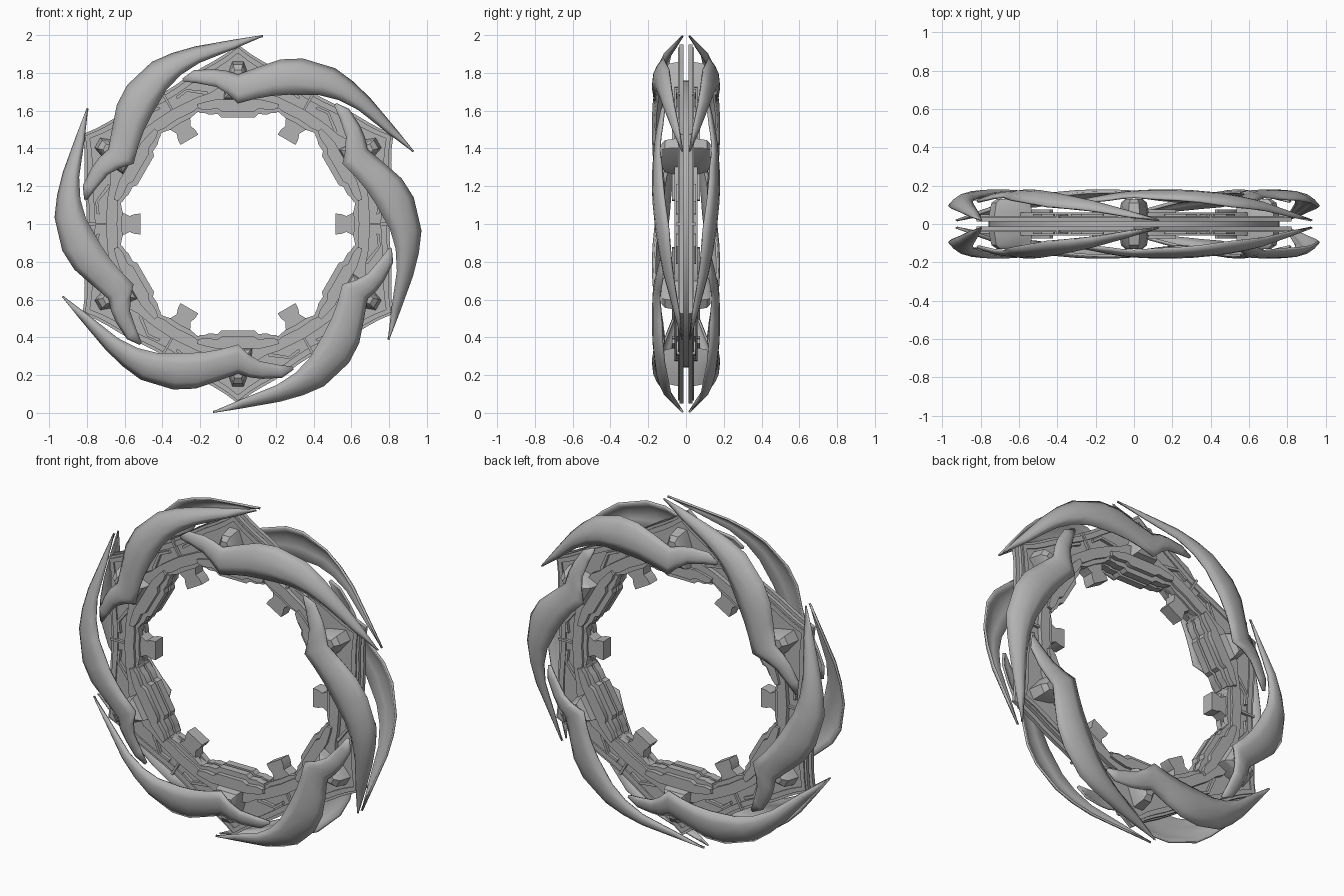
import bpy, bmesh, math
from mathutils import Vector

if "Cube" in bpy.data.objects:
    bpy.data.objects.remove(bpy.data.objects["Cube"])

gray = bpy.data.materials.new("steel_gray")
gray.diffuse_color = (0.45, 0.45, 0.45, 1)
gray.use_nodes = True
gray.node_tree.nodes["Principled BSDF"].inputs["Base Color"].default_value = gray.diffuse_color


def polar(deg, r, depth):
    """Point at a clockwise angle from the top; depth is towards the front."""
    a = math.radians(deg)
    return Vector((r * math.sin(a), -depth, r * math.cos(a)))


def finish(name, bm, thickness=0.0):
    """Make the object, mirrored front to back, with sharp edges kept."""
    bmesh.ops.recalc_face_normals(bm, faces=bm.faces)
    mesh = bpy.data.meshes.new(name)
    bm.to_mesh(mesh)
    bm.free()
    ob = bpy.data.objects.new(name, mesh)
    bpy.context.collection.objects.link(ob)
    ob.location.z = 1
    mesh.materials.append(gray)
    bpy.ops.object.select_all(action='DESELECT')
    ob.select_set(True)
    bpy.context.view_layer.objects.active = ob
    bpy.ops.object.shade_smooth_by_angle(angle=math.radians(35))
    if thickness:
        s = ob.modifiers.new("shell", 'SOLIDIFY')
        s.thickness = thickness
    m = ob.modifiers.new("front_back", 'MIRROR')
    m.use_axis = (False, True, False)
    m.use_mirror_merge = False
    return ob


def band(bm, stations, d0, d1, closed=False):
    """Box-section band through (angle, inner radius, outer radius)."""
    rows = []
    for a, ri, ro in stations:
        rows.append([bm.verts.new(polar(a, r, d))
                     for r, d in ((ri, d0), (ro, d0), (ro, d1), (ri, d1))])
    pairs = list(zip(rows, rows[1:]))
    if closed:
        pairs.append((rows[-1], rows[0]))
    else:
        bm.faces.new(rows[0])
        bm.faces.new(rows[-1])
    for p, q in pairs:
        for i in range(4):
            j = (i + 1) % 4
            bm.faces.new((p[i], p[j], q[j], q[i]))


def loft(bm, layers):
    """Solid through equal outlines of points."""
    rows = [[bm.verts.new(p) for p in layer] for layer in layers]
    n = len(rows[0])
    for p, q in zip(rows, rows[1:]):
        for i in range(n):
            j = (i + 1) % n
            bm.faces.new((p[i], p[j], q[j], q[i]))
    bm.faces.new(rows[0])
    bm.faces.new(rows[-1])


def sixfold(half):
    """Repeat a half profile of (angle 0..30, ...) round the whole ring."""
    out = []
    for k in range(6):
        seg = [(-a, *r) for a, *r in reversed(half) if 0 < a < 30]
        seg += [(a, *r) for a, *r in half]
        out += [(a + 60 * k, *r) for a, *r in seg]
    return out


# Six-pointed plate with concave edges
star = [(0, .95), (4, .905), (8, .875), (13, .85), (20, .82), (25, .805), (30, .80)]
bm = bmesh.new()
band(bm, sixfold([(a, .66, r) for a, r in star]), .012, .034, True)
finish("star_plate", bm)

# Raised rail following the plate edge
bm = bmesh.new()
band(bm, sixfold([(a, r - .045, r - .015) for a, r in star]), .03, .042, True)
finish("edge_rail", bm)

# Core ring filling the gap between the two plates
bm = bmesh.new()
band(bm, [(a, .63, .76) for a in range(0, 360, 6)], 0, .025, True)
finish("core_ring", bm)

# Stepped collar and lower inner ring
bm = bmesh.new()
band(bm, sixfold([(0, .65, .73), (8, .65, .73), (12, .655, .71), (18, .655, .705),
                  (22, .64, .70), (30, .64, .70)]), .03, .06, True)
finish("collar", bm)
bm = bmesh.new()
band(bm, sixfold([(0, .61, .67), (15, .615, .67), (20, .63, .67), (24, .615, .67),
                  (30, .615, .67)]), .012, .046, True)
finish("inner_ring", bm)

# Curved clamps on the inside of the ring
grip = [(0, .565, .64), (9, .572, .64), (10.5, .592, .64), (15, .60, .64),
        (16.5, .612, .64), (19, .622, .65)]
lip = [(0, .595, .665), (8, .60, .665), (10, .62, .67), (16, .628, .67), (19, .645, .67)]
for name, half, d0, d1 in (("clamp_grip", grip, .008, .05), ("clamp_lip", lip, .045, .075)):
    bm = bmesh.new()
    full = [(-a, i, o) for a, i, o in reversed(half[1:])] + half
    for k in range(6):
        band(bm, [(a + 60 * k, i, o) for a, i, o in full], d0, d1)
    finish(name, bm)

# Waisted teeth pointing to the centre
bm = bmesh.new()
tooth = [(-.055, .515), (.055, .515), (.053, .545), (.042, .575), (.06, .61),
         (.085, .64), (-.085, .64), (-.06, .61), (-.042, .575), (-.053, .545)]
for k in range(6):
    ang = 30 + 60 * k
    loft(bm, [[polar(ang + math.degrees(math.atan2(t, r)), math.hypot(t, r), d)
               for t, r in tooth] for d in (0, .035)])
finish("teeth", bm)

# Tapered bosses that carry the blades
bm = bmesh.new()
boss = [(-.08, .65), (.08, .65), (.07, .75), (.03, .86), (-.03, .86), (-.07, .75)]
for k in range(6):
    layers = []
    for d, s in ((.03, 1), (.06, .95), (.11, .85), (.13, .58)):
        pts = [(t * s, .755 + (r - .755) * s) for t, r in boss]
        layers.append([polar(60 * k + math.degrees(math.atan2(t, r)), math.hypot(t, r), d)
                       for t, r in pts])
    loft(bm, layers)
finish("bosses", bm)

# Thin spokes and slanted struts between the bosses
bm = bmesh.new()
for k in range(6):
    c = 30 + 60 * k
    band(bm, [(c - .5, .69, .80), (c + .5, .69, .80)], .03, .05)
    for s in (-1, 1):
        band(bm, [(c + s * 4, .735, .75), (c + s * 9, .75, .765), (c + s * 17, .70, .72)],
             .03, .052)
finish("struts", bm)

# Swept blades: angle, outer radius, inner radius, crown depth, outer edge drop
blade = [(-20.9, .825, .808, .125, .002), (-16, .847, .775, .14, .02),
         (-9, .83, .735, .16, .03), (-4.5, .815, .69, .17, .03),
         (0, .792, .638, .175, .03), (8, .843, .67, .18, .045),
         (14.5, .90, .70, .18, .05), (21.4, .941, .735, .178, .058),
         (32, .972, .805, .163, .068), (39, .97, .845, .145, .06),
         (46.5, .967, .877, .122, .05), (58.5, .976, .925, .07, .03),
         (67.5, 1.009, 1.0, .024, .004)]
section = [(0, 1.0), (.18, .5), (.4, .12), (.7, 0), (1, .2)]
bm = bmesh.new()
for k in range(6):
    rows = []
    for a, ro, ri, d, drop in blade:
        rows.append([bm.verts.new(polar(a + 60 * k, ro + (ri - ro) * f, d - drop * g))
                     for f, g in section])
    for p, q in zip(rows, rows[1:]):
        for i in range(len(section) - 1):
            bm.faces.new((p[i], q[i], q[i + 1], p[i + 1]))
finish("blades", bm, 0.012)
